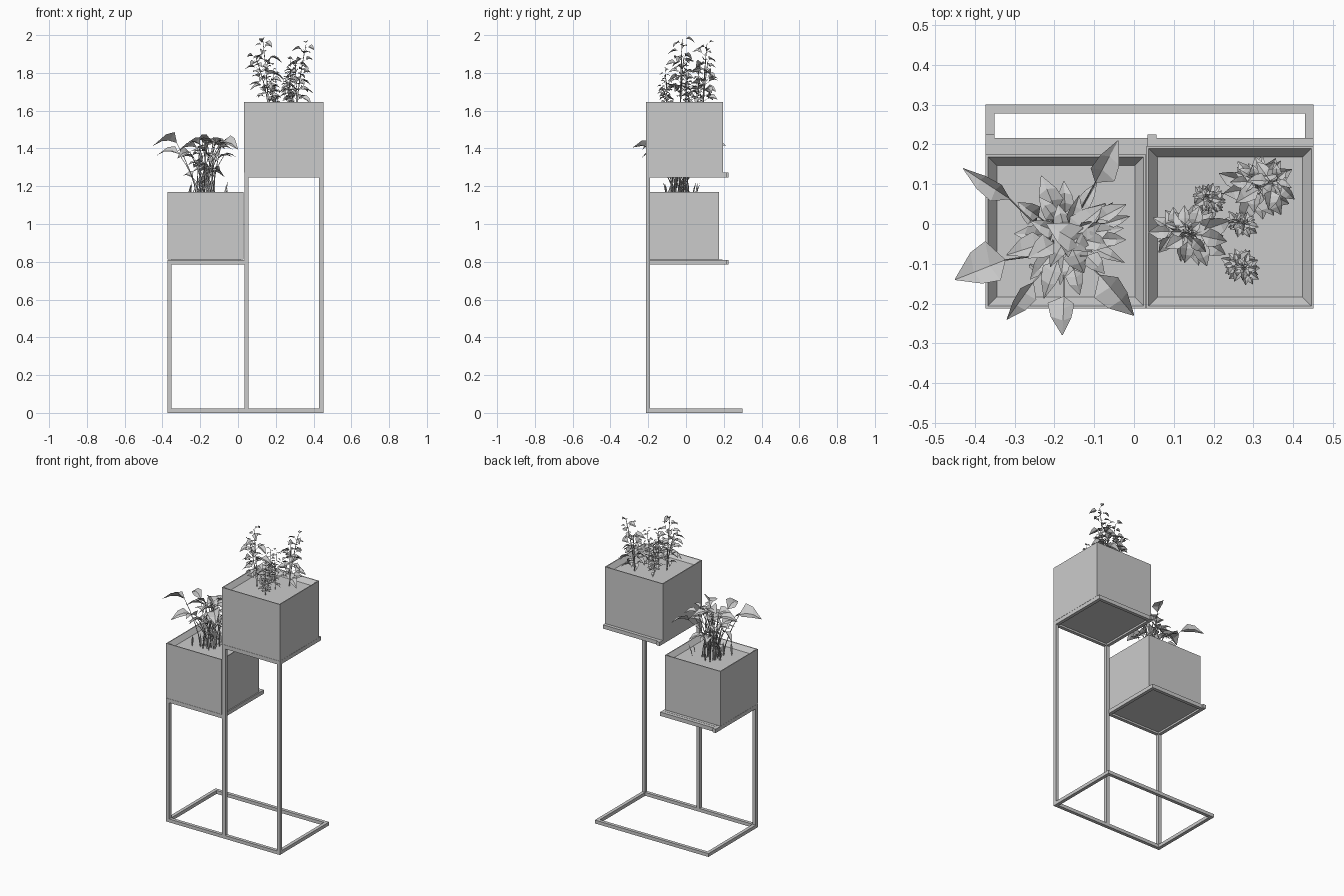
import bpy, bmesh, math, random
from mathutils import Vector

if "Cube" in bpy.data.objects:
    bpy.data.objects.remove(bpy.data.objects["Cube"])

random.seed(4)
T = 0.022  # tube thickness


def finish(name, bm):
    mesh = bpy.data.meshes.new(name)
    bm.to_mesh(mesh)
    bm.free()
    ob = bpy.data.objects.new(name, mesh)
    bpy.context.collection.objects.link(ob)
    return ob


def add_box(bm, x0, x1, y0, y1, z0, z1):
    vs = bmesh.ops.create_cube(bm, size=1)["verts"]
    for v in vs:
        v.co = Vector((x1 if v.co.x > 0 else x0, y1 if v.co.y > 0 else y0, z1 if v.co.z > 0 else z0))


def ring(name, x0, x1, y0, y1, z0, z1, tab=0.0):
    """Rectangular tube frame; tab lets the left bar run past the back bar."""
    bm = bmesh.new()
    add_box(bm, x0, x0 + T, y0, y1 + tab, z0, z1)
    add_box(bm, x1 - T, x1, y0, y1, z0, z1)
    add_box(bm, x0 + T, x1 - T, y0, y0 + T, z0, z1)
    add_box(bm, x0 + T, x1 - T, y1 - T, y1, z0, z1)
    return finish(name, bm)


def box(name, *dims):
    bm = bmesh.new()
    add_box(bm, *dims)
    return finish(name, bm)


# Frame: floor ring, three uprights, two shelves
ring("base_frame", -0.373, 0.452, -0.212, 0.30, 0, T)
for name, x, top in (("left_upright", -0.373, 0.785), ("middle_upright", 0.034, 1.247),
                     ("right_upright", 0.43, 1.247)):
    box(name, x, x + T, -0.212, -0.212 + T, T, top)
for name, x0, x1, z in (("lower_shelf", -0.373, 0.036, 0.785), ("upper_shelf", 0.034, 0.452, 1.247)):
    ring(name + "_frame", x0, x1, -0.212, 0.216, z, z + 0.025, 0.009)
    box(name + "_panel", x0 + T, x1 - T, -0.19, 0.194, z + 0.012, z + 0.026)


# Planters: closed box with a thin rim sloping in to the soil
def planter(name, x0, x1, y0, y1, z0, z1):
    bm = bmesh.new()
    loops = []
    for inset, z in ((0, z0), (0, z1), (0.006, z1), (0.028, z1 - 0.03)):
        loops.append([bm.verts.new((x, y, z)) for x, y in (
            (x0 + inset, y0 + inset), (x1 - inset, y0 + inset),
            (x1 - inset, y1 - inset), (x0 + inset, y1 - inset))])
    for a, b in zip(loops, loops[1:]):
        for i in range(4):
            j = (i + 1) % 4
            bm.faces.new((a[i], a[j], b[j], b[i]))
    bm.faces.new(loops[0][::-1])
    bm.faces.new(loops[-1])
    return finish(name, bm)


planter("lower_planter", -0.373, 0.03, -0.212, 0.175, 0.811, 1.17)
planter("upper_planter", 0.031, 0.452, -0.212, 0.196, 1.273, 1.645)


# Foliage helpers
def add_stem(bm, pts, r):
    """Thin three-sided tapering stem along points."""
    rows = []
    for k, p in enumerate(pts):
        rad = r * (1 - 0.5 * k / (len(pts) - 1))
        rows.append([bm.verts.new(p + Vector((math.cos(a), math.sin(a), 0)) * rad)
                     for a in (0, 2.094, 4.189)])
    for a, b in zip(rows, rows[1:]):
        for i in range(3):
            bm.faces.new((a[i], a[(i + 1) % 3], b[(i + 1) % 3], b[i]))


def add_leaf(bm, base, direction, length, width, droop):
    """Low-poly leaf folded along its midrib and bending downward."""
    d = direction.normalized()
    side = d.cross(Vector((0, 0, 1)))
    if side.length < 0.01:
        side = Vector((1, 0, 0))
    side.normalize()
    side = (side + Vector((0, 0, random.uniform(-0.6, 0.6)))).normalized()
    up = side.cross(d).normalized()
    rows = []
    for t, w in ((0.0, 0.05), (0.3, 0.95), (0.62, 0.75), (1.0, 0.03)):
        mid = base + d * (length * t) - Vector((0, 0, droop * length * t * t))
        off = side * (width * w / 2)
        lift = up * (width * w * 0.25)
        rows.append([bm.verts.new(q) for q in (mid - off + lift, mid, mid + off + lift)])
    for a, b in zip(rows, rows[1:]):
        for i in range(2):
            bm.faces.new((a[i], a[i + 1], b[i + 1], b[i]))


def curve_pts(a, b, bow, n=5):
    """Stem path rising steeply first, then leaning out."""
    out = []
    for k in range(n):
        t = k / (n - 1)
        s = t ** bow
        out.append(Vector((a.x + (b.x - a.x) * s, a.y + (b.y - a.y) * s, a.z + (b.z - a.z) * t)))
    return out


# Broad-leaved plant in the lower planter: (tip x, tip y, tip z, leaf length, leaf width)
bm = bmesh.new()
centre = Vector((-0.17, -0.03, 1.138))
leaves = [(-0.43, 0.14, 1.38, 0.16, 0.06), (-0.45, -0.14, 1.43, 0.15, 0.12),
          (-0.04, 0.21, 1.43, 0.15, 0.08), (-0.18, -0.28, 1.42, 0.13, 0.08),
          (0.0, -0.23, 1.41, 0.14, 0.09), (-0.32, -0.24, 1.36, 0.12, 0.06),
          (-0.01, 0.02, 1.36, 0.07, 0.03), (-0.02, -0.04, 1.45, 0.08, 0.04),
          (-0.07, 0.05, 1.49, 0.13, 0.06), (-0.22, 0.0, 1.46, 0.13, 0.08)]
for i in range(30):
    a = i * 2.4
    r = 0.17 * math.sqrt((i + 1) / 30)
    leaves.append((centre.x + r * math.cos(a), centre.y + r * math.sin(a),
                   random.uniform(1.25, 1.46), random.uniform(0.07, 0.12), random.uniform(0.04, 0.07)))
for x, y, z, length, width in leaves:
    tip = Vector((x, y, z))
    out = Vector((x - centre.x, y - centre.y, 0)).normalized()
    out.z = random.uniform(0.3, 0.9)
    out.normalize()
    droop = 0.55
    base = tip - out * length + Vector((0, 0, droop * length * 0.8))
    base.z = min(base.z, 1.43)
    root = centre + Vector((random.uniform(-0.05, 0.05), random.uniform(-0.05, 0.05), 0))
    add_stem(bm, curve_pts(root, base, 1.5), 0.004)
    add_leaf(bm, base, out, length, width, droop)
# short shoots at soil level
for i in range(14):
    root = centre + Vector((random.uniform(-0.11, 0.11), random.uniform(-0.1, 0.1), 0))
    top = root + Vector((random.uniform(-0.03, 0.03), random.uniform(-0.03, 0.03), random.uniform(0.04, 0.1)))
    add_leaf(bm, root, top - root, (top - root).length, 0.014, 0.1)
finish("broad_leaf_plant", bm)


# Sprigs in the upper planter: root, top, leaf length, leaf count
def sprig(name, root, top, size, count, branches):
    bm = bmesh.new()
    root, top = Vector(root), Vector(top)
    for b in range(branches):
        ang = b * 2.4 + 0.5
        end = top.copy()
        if b:
            spread = size * 0.8
            end = root.lerp(top, 0.9 - 0.17 * b) + Vector((math.cos(ang), math.sin(ang), 0)) * spread
        pts = curve_pts(root, end, 1.4, 6)
        add_stem(bm, pts, 0.004 if size > 0.04 else 0.002)
        for i in range(count):
            t = 0.15 + 0.85 * i / (count - 1)
            k = min(int(t * 5), 4)
            p = pts[k].lerp(pts[k + 1], t * 5 - k)
            a = i * 2.4 + b
            d = Vector((math.cos(a), math.sin(a), random.uniform(-0.1, 0.8)))
            ln = size * random.uniform(0.75, 1.25) * (1 if t < 0.85 else 0.7)
            twig = p + d.normalized() * ln * 0.45
            add_stem(bm, [p, twig], 0.0015)
            add_leaf(bm, twig, d, ln, ln * 0.75, 0.5)
    finish(name, bm)


sprig("tall_sprig_left", (0.16, -0.03, 1.613), (0.13, -0.02, 1.98), 0.056, 20, 2)
sprig("tall_sprig_right", (0.31, 0.09, 1.613), (0.36, 0.11, 1.95), 0.056, 20, 2)
sprig("small_sprig_back", (0.19, 0.06, 1.613), (0.185, 0.07, 1.83), 0.026, 18, 3)
sprig("small_sprig_middle", (0.27, 0.0, 1.613), (0.28, 0.0, 1.87), 0.024, 18, 2)
sprig("small_sprig_front", (0.27, -0.1, 1.613), (0.28, -0.11, 1.82), 0.028, 18, 3)
